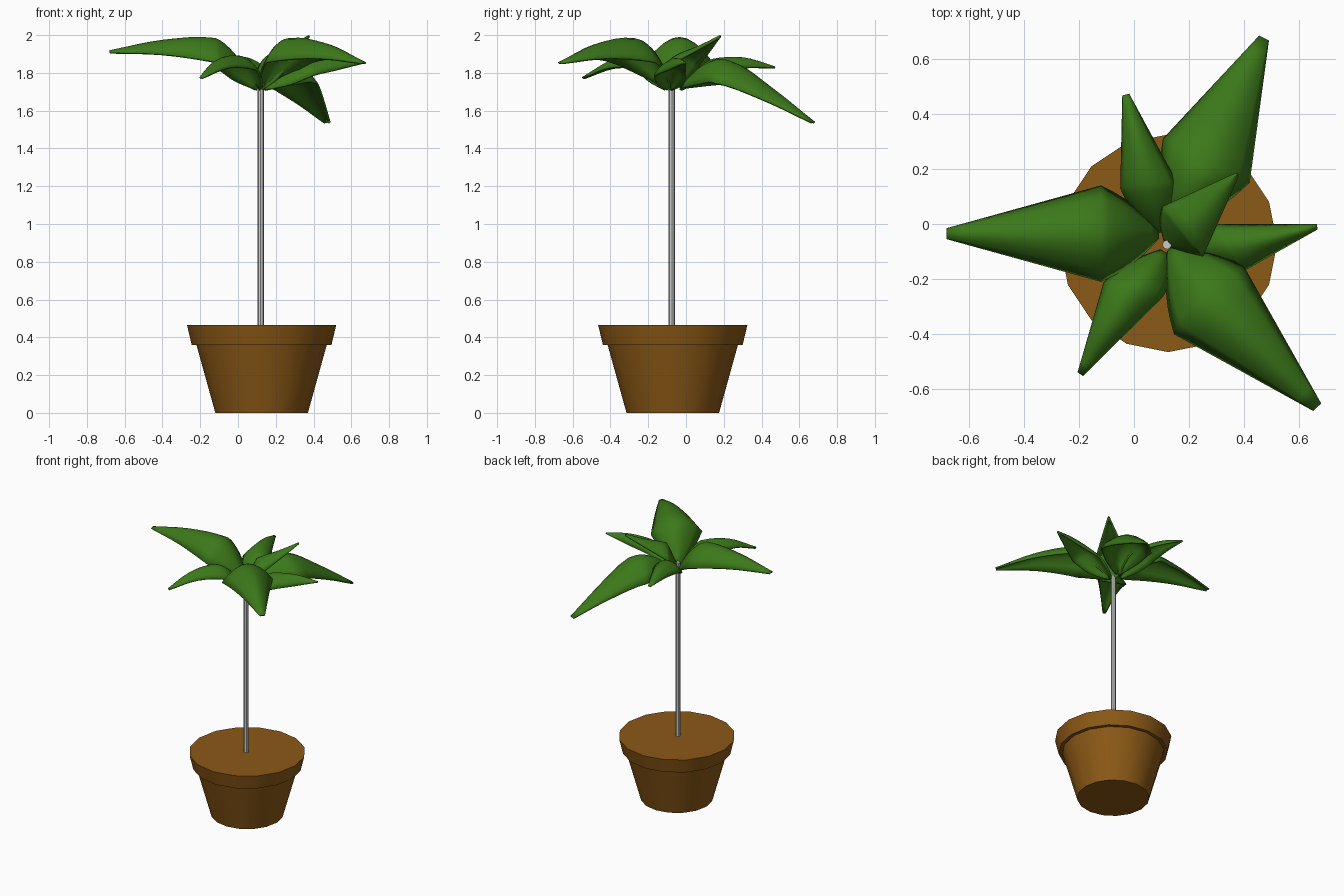
import bpy, math
from mathutils import Vector

if "Cube" in bpy.data.objects:
    bpy.data.objects.remove(bpy.data.objects["Cube"])

CX, CY = 0.125, -0.07


def material(name, rgb):
    m = bpy.data.materials.new(name)
    m.diffuse_color = (*rgb, 1)
    m.use_nodes = True
    m.node_tree.nodes["Principled BSDF"].inputs["Base Color"].default_value = m.diffuse_color
    return m


def mesh_object(name, verts, faces, mat=None, angle=40):
    me = bpy.data.meshes.new(name)
    me.from_pydata(verts, [], faces)
    ob = bpy.data.objects.new(name, me)
    bpy.context.collection.objects.link(ob)
    if mat:
        me.materials.append(mat)
    bpy.ops.object.select_all(action='DESELECT')
    ob.select_set(True)
    bpy.context.view_layer.objects.active = ob
    bpy.ops.object.shade_smooth_by_angle(angle=math.radians(angle))
    return ob


def lathe(name, profile, sides, x, y, mat=None, angle=40):
    verts = [(x + r * math.cos(2 * math.pi * i / sides),
              y + r * math.sin(2 * math.pi * i / sides), z)
             for r, z in profile for i in range(sides)]
    faces = [(j * sides + i, j * sides + (i + 1) % sides,
              (j + 1) * sides + (i + 1) % sides, (j + 1) * sides + i)
             for j in range(len(profile) - 1) for i in range(sides)]
    last = (len(profile) - 1) * sides
    faces += [tuple(reversed(range(sides))), tuple(range(last, last + sides))]
    return mesh_object(name, verts, faces, mat, angle)


def spline(vals, t):
    """Catmull-Rom through evenly spaced values."""
    n = len(vals) - 1
    i = min(int(t * n), n - 1)
    u = t * n - i
    b, c = vals[i], vals[i + 1]
    a = vals[i - 1] if i > 0 else 2 * b - c
    d = vals[i + 2] if i + 2 <= n else 2 * c - b
    return 0.5 * (2 * b + (c - a) * u + (2 * a - 5 * b + 4 * c - d) * u * u
                  + (3 * b - a - 3 * c + d) * u ** 3)


def leaf(name, base, left, right, tip, rib, edge, mat, tip_w=0.02):
    """Kite-shaped blade, arched lengthwise and across."""
    base, tip = Vector(base), Vector(tip)
    wide = [Vector(left), Vector(right)]
    mid = (wide[0] + wide[1]) / 2
    along = (tip - base).normalized()
    side = Vector((-along.y, along.x))
    if (wide[0] - mid).dot(side) < 0:
        side = -side
    rows, cols = 16, 8
    verts = []
    for r in range(rows + 1):
        t = r / rows
        ends = []
        for sgn, w in zip((1, -1), wide):
            start, end = base + side * sgn * 0.015, tip + side * sgn * tip_w
            if t <= 0.5:
                p = start.lerp(w, t * 2) + side * sgn * 0.02 * math.sin(t * 2 * math.pi)
            else:
                p = w.lerp(end, t * 2 - 1)
            ends.append(p)
        zr, ze = spline(rib, t), spline(edge, t)
        for c in range(cols + 1):
            s = c / cols
            p = ends[1].lerp(ends[0], s)
            verts.append((p.x, p.y, ze + (zr - ze) * (1 - (2 * s - 1) ** 2)))
    k = cols + 1
    faces = [(r * k + c, r * k + c + 1, (r + 1) * k + c + 1, (r + 1) * k + c)
             for r in range(rows) for c in range(cols)]
    # wind the blade so its upper side faces up
    if along.x * side.y - along.y * side.x > 0:
        faces = [f[::-1] for f in faces]
    ob = mesh_object(name, verts, faces, mat, 50)
    mod = ob.modifiers.new("thickness", 'SOLIDIFY')
    mod.thickness = 0.012
    mod.offset = -1


clay = material("clay", (0.26, 0.10, 0.008))
green = material("leaf_green", (0.045, 0.19, 0.01))

# Pot with stepped rim, closed by the soil level on top
lathe("pot", [(0.245, 0), (0.345, 0.36), (0.37, 0.36), (0.395, 0.465)], 16, CX, CY, clay)

# Stem
lathe("stem", [(0.017, 0.44), (0.017, 1.76)], 8, 0.12, -0.075)

# Leaves: base, widest left/right, tip, then rib heights and edge heights
leaf("leaf_left", (0.09, -0.04), (-0.12, 0.14), (-0.12, -0.21), (-0.68, -0.035),
     [1.74, 1.90, 1.985, 1.975, 1.92], [1.72, 1.80, 1.86, 1.90, 1.91], green)
leaf("leaf_back_right", (0.13, -0.02), (0.105, 0.31), (0.42, 0.15), (0.472, 0.675),
     [1.74, 1.85, 1.865, 1.72, 1.545], [1.72, 1.74, 1.75, 1.66, 1.54], green)
leaf("leaf_front_right", (0.13, -0.09), (0.40, -0.155), (0.145, -0.40), (0.665, -0.665),
     [1.74, 1.91, 1.985, 1.955, 1.86], [1.72, 1.80, 1.86, 1.88, 1.855], green)
leaf("leaf_right", (0.14, -0.085), (0.29, 0.0), (0.40, -0.17), (0.665, -0.01),
     [1.73, 1.80, 1.86, 1.88, 1.86], [1.71, 1.74, 1.79, 1.82, 1.855], green, 0.01)
leaf("leaf_front_left", (0.11, -0.10), (-0.11, -0.21), (0.105, -0.265), (-0.195, -0.545),
     [1.73, 1.84, 1.893, 1.87, 1.78], [1.71, 1.76, 1.82, 1.83, 1.775], green, 0.012)
leaf("leaf_back_left", (0.10, -0.03), (-0.05, 0.13), (0.155, 0.155), (-0.03, 0.47),
     [1.73, 1.82, 1.875, 1.882, 1.835], [1.71, 1.76, 1.81, 1.83, 1.83], green, 0.013)
leaf("leaf_top", (0.12, -0.08), (0.105, 0.065), (0.25, -0.12), (0.375, 0.18),
     [1.73, 1.82, 1.90, 1.945, 2.0], [1.71, 1.77, 1.83, 1.91, 1.99], green, 0.008)
